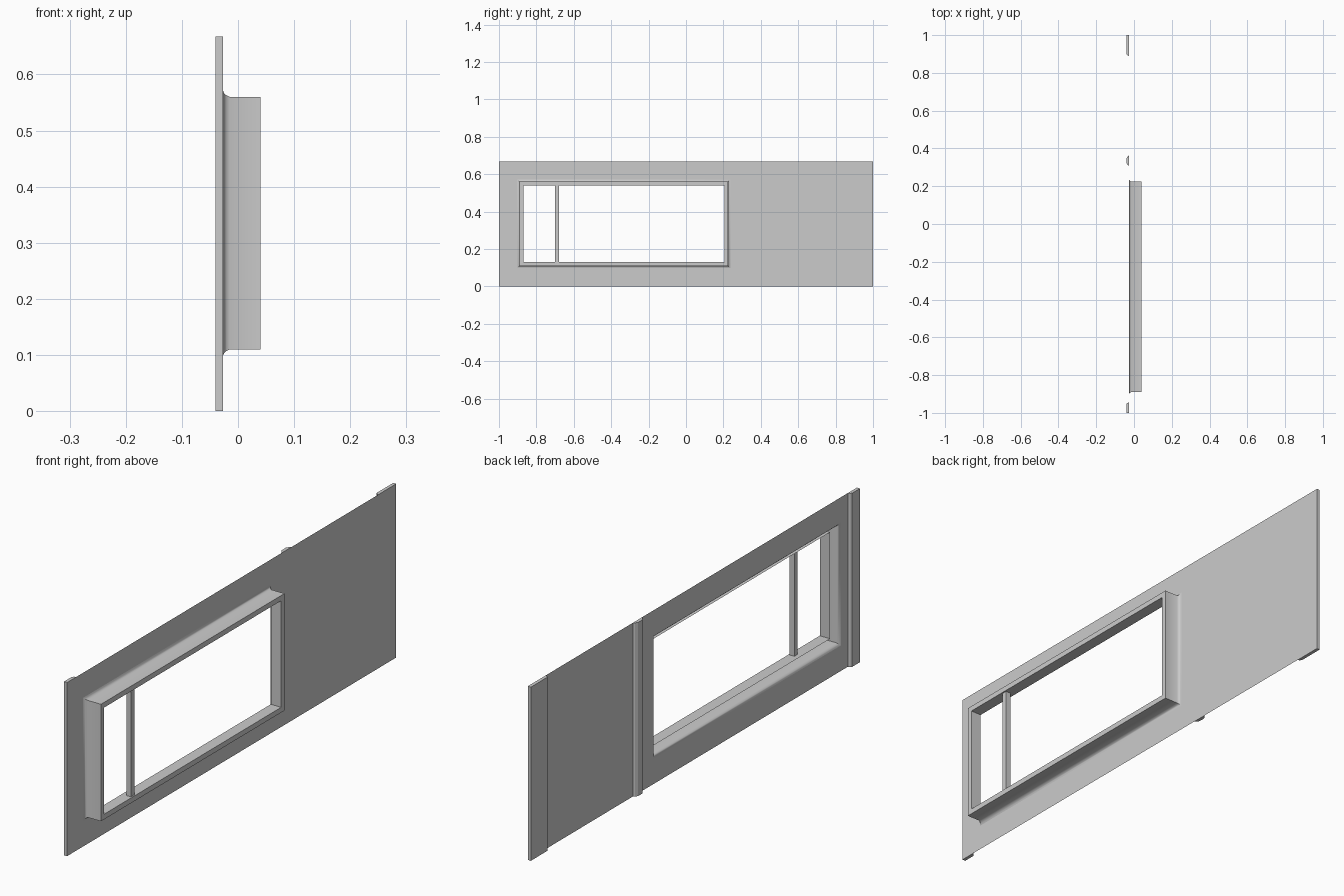
import bpy, bmesh

if "Cube" in bpy.data.objects:
    bpy.data.objects.remove(bpy.data.objects["Cube"])

PX = -0.027                            # plane of the sheet panel
BACK = -0.04                           # back of the ribs
HEIGHT = 0.668
Y0, Y1, Z0, Z1 = -0.89, 0.225, 0.11, 0.56   # outside of window frame


def finish(name, bm, smooth=False):
    mesh = bpy.data.meshes.new(name)
    bm.to_mesh(mesh)
    bm.free()
    ob = bpy.data.objects.new(name, mesh)
    bpy.context.collection.objects.link(ob)
    if smooth:
        bpy.ops.object.select_all(action='DESELECT')
        ob.select_set(True)
        bpy.context.view_layer.objects.active = ob
        bpy.ops.object.shade_smooth_by_angle(angle=0.7)
    return ob


def rect(bm, x, y0, y1, z0, z1):
    return [bm.verts.new((x, y, z)) for y, z in ((y0, z0), (y1, z0), (y1, z1), (y0, z1))]


def frame_ring(bm, x, off):
    return rect(bm, x, Y0 - off, Y1 + off, Z0 - off, Z1 + off)


def bridge(bm, a, b):
    for i in range(4):
        j = (i + 1) % 4
        bm.faces.new((a[i], a[j], b[j], b[i]))


# Thin wall panel with the window opening
bm = bmesh.new()
bridge(bm, rect(bm, PX, -1, 1, 0, HEIGHT), frame_ring(bm, PX, 0.012))
finish("wall_panel", bm)

# Window frame: flared root, outer wall, front face, folded inner lip
bm = bmesh.new()
profile = [(PX, 0.012), (-0.025, 0.007), (-0.021, 0.003), (-0.015, 0.0),
           (0.04, 0.0), (0.04, -0.02), (-0.004, -0.02)]
rings = [frame_ring(bm, x, off) for x, off in profile]
for a, b in zip(rings, rings[1:]):
    bridge(bm, a, b)
finish("window_frame", bm, smooth=True)

# Upright divider bar in the window
bm = bmesh.new()
bmesh.ops.create_cube(bm, size=1)
for v in bm.verts:
    v.co = (0.025 + v.co.x * 0.02, -0.69 + v.co.y * 0.02, 0.335 + v.co.z * 0.41)
finish("window_bar", bm)


# Vertical ribs on the back, chamfered where they meet the panel
def rib(name, profile):
    bm = bmesh.new()
    low = [bm.verts.new((x, y, 0)) for x, y in profile]
    high = [bm.verts.new((x, y, HEIGHT)) for x, y in profile]
    n = len(profile)
    bm.faces.new(low)
    bm.faces.new(high)
    for i in range(n - 1):                 # open side lies against the panel
        bm.faces.new((low[i], low[i + 1], high[i + 1], high[i]))
    bmesh.ops.recalc_face_normals(bm, faces=bm.faces)
    finish(name, bm)


rib("rear_rib", [(PX, 0.89), (-0.034, 0.893), (BACK, 0.9), (BACK, 1.0), (PX, 1.0)])
rib("middle_rib", [(PX, 0.308), (-0.034, 0.312), (BACK, 0.322),
                   (BACK, 0.348), (-0.034, 0.358), (PX, 0.362)])
rib("front_rib", [(PX, -1.0), (BACK, -1.0), (BACK, -0.953), (-0.034, -0.947), (PX, -0.945)])

# Centre the model on x = 0 (depth runs -0.04 to 0.04)
